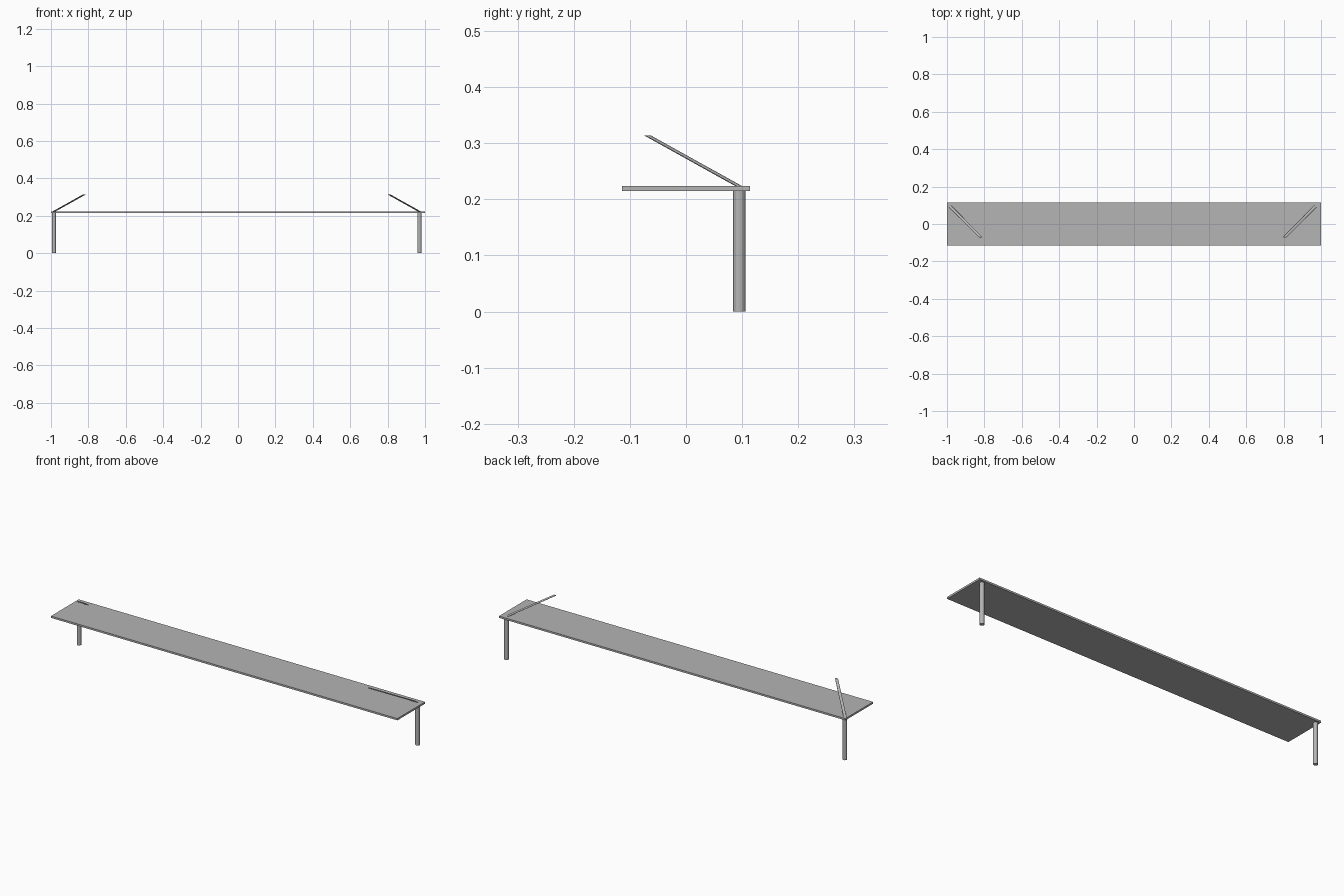
import bpy, bmesh
from mathutils import Vector

if "Cube" in bpy.data.objects:
    bpy.data.objects.remove(bpy.data.objects["Cube"])

# Darker grey shared by every part
grey = bpy.data.materials.new("mid_grey")
grey.diffuse_color = (0.46, 0.46, 0.46, 1)
grey.use_nodes = True
grey.node_tree.nodes["Principled BSDF"].inputs["Base Color"].default_value = grey.diffuse_color


def slanted_rod(name, bottom, top, rx, ry, sides=12):
    """Prism with level ends, sheared from bottom centre to top centre."""
    bottom, top = Vector(bottom), Vector(top)
    bm = bmesh.new()
    bmesh.ops.create_cone(bm, cap_ends=True, segments=sides,
                          radius1=1, radius2=1, depth=2)
    for v in bm.verts:
        centre = top if v.co.z > 0 else bottom
        v.co = centre + Vector((v.co.x * rx, v.co.y * ry, 0))
    mesh = bpy.data.meshes.new(name)
    bm.to_mesh(mesh)
    bm.free()
    mesh.materials.append(grey)
    obj = bpy.data.objects.new(name, mesh)
    bpy.context.collection.objects.link(obj)
    return obj


# Long flat top board
bpy.ops.mesh.primitive_cube_add(size=1, location=(0, 0, 0.2193))
board = bpy.context.object
board.name = "top_board"
board.scale = (2.0, 0.228, 0.0095)
bpy.ops.object.transform_apply(location=False, rotation=False, scale=True)
board.data.materials.append(grey)

# Rear legs and inward-leaning arms, mirrored about a slightly offset centre
CENTRE_X = -0.007
for label, side in (("left", -1), ("right", 1)):
    foot_x = CENTRE_X + side * 0.977
    tip_x = CENTRE_X + side * 0.814
    slanted_rod(label + "_leg", (foot_x, 0.095, 0), (foot_x, 0.095, 0.216),
                0.011, 0.011)
    slanted_rod(label + "_arm", (foot_x, 0.095, 0.223), (tip_x, -0.069, 0.314),
                0.008, 0.006)
